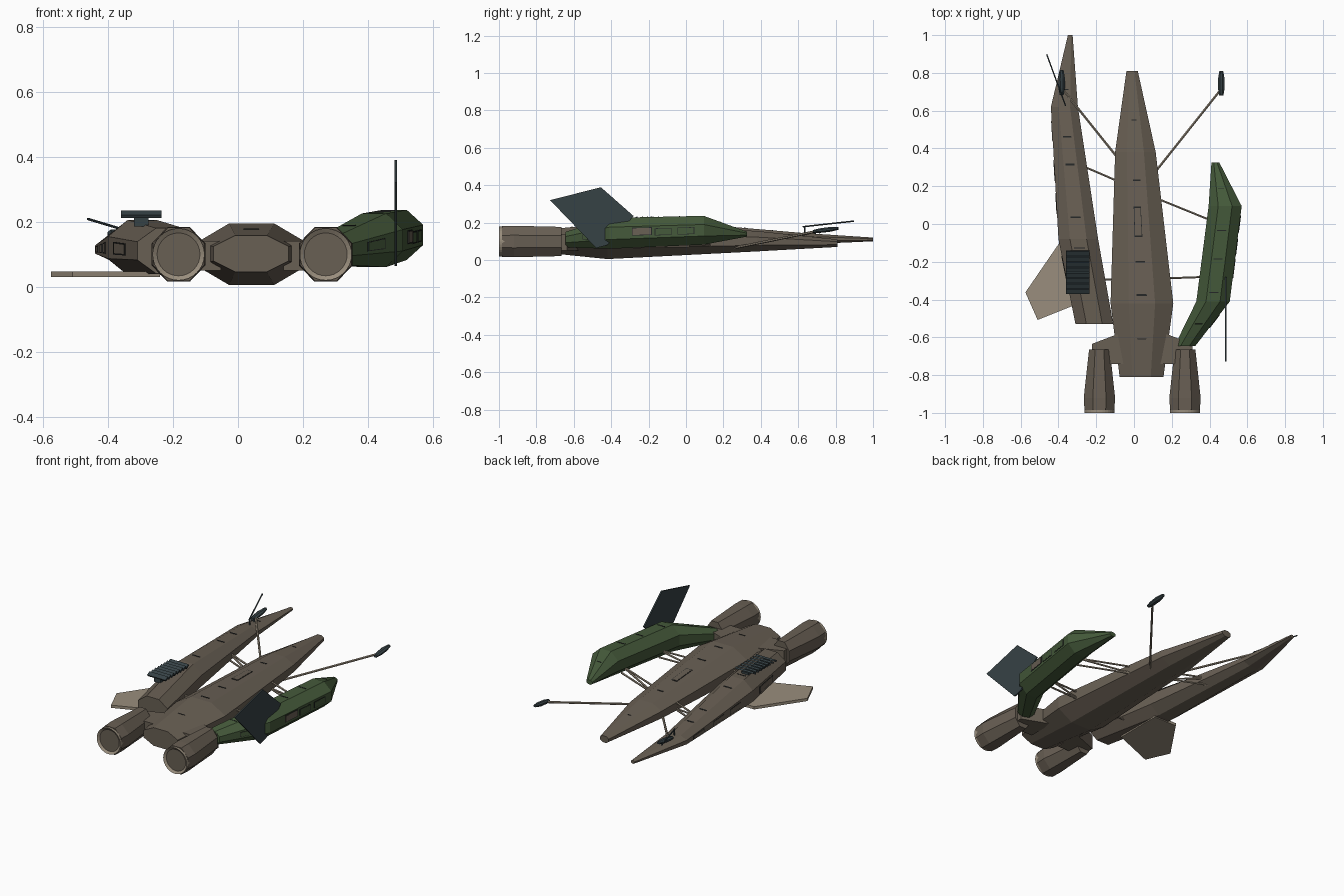
import bpy, bmesh, math
from mathutils import Vector

cube = bpy.data.objects.get("Cube")
if cube:
    bpy.data.objects.remove(cube, do_unlink=True)


def material(name, rgb):
    m = bpy.data.materials.new(name)
    m.use_nodes = True
    m.diffuse_color = (*rgb, 1)
    m.node_tree.nodes["Principled BSDF"].inputs["Base Color"].default_value = (*rgb, 1)
    return m


HULL = material("hull brown", (.14, .115, .088))
BEIGE = material("pale beige", (.32, .27, .205))
GREEN = material("dark green", (.058, .1, .042))
SLATE = material("slate", (.037, .054, .06))
SEAM = material("seam black", (.018, .02, .02))


def finish(name, bm, *mats):
    bmesh.ops.recalc_face_normals(bm, faces=bm.faces)
    me = bpy.data.meshes.new(name)
    bm.to_mesh(me)
    bm.free()
    for m in mats:
        me.materials.append(m)
    ob = bpy.data.objects.new(name, me)
    bpy.context.collection.objects.link(ob)
    return ob


def octagon(y, x0, x1, z0, z1):
    c, d = (x1 - x0) * .29, (z1 - z0) * .3
    pts = [(x0 + c, z1), (x1 - c, z1), (x1, z1 - d), (x1, z0 + d),
           (x1 - c, z0), (x0 + c, z0), (x0, z0 + d), (x0, z1 - d)]
    return [Vector((x, y, z)) for x, z in pts]


def loft(name, sections, mat):
    """Eight-sided body through sections of (y, x0, x1, z0, z1)."""
    bm = bmesh.new()
    rings = [[bm.verts.new(p) for p in octagon(*s)] for s in sections]
    for a, b in zip(rings, rings[1:]):
        for i in range(8):
            j = (i + 1) % 8
            bm.faces.new((a[i], a[j], b[j], b[i]))
    bm.faces.new(rings[0])
    bm.faces.new(rings[-1])
    return finish(name, bm, mat)


def prism(name, outline, axis, lo, hi, mat):
    """Outline in the plane across the axis, extruded from lo to hi."""
    def place(p, h):
        return (h, p[0], p[1]) if axis == "x" else (p[0], p[1], h)
    bm = bmesh.new()
    face = bm.faces.new([bm.verts.new(place(p, lo)) for p in outline])
    out = bmesh.ops.extrude_face_region(bm, geom=[face])
    step = Vector(place((0, 0), hi - lo))
    bmesh.ops.translate(bm, vec=step, verts=[v for v in out["geom"] if isinstance(v, bmesh.types.BMVert)])
    return finish(name, bm, mat)


def rod(name, a, b, r, mat, sides=6):
    a, b = Vector(a), Vector(b)
    bm = bmesh.new()
    bmesh.ops.create_cone(bm, cap_ends=True, segments=sides, radius1=r, radius2=r, depth=(b - a).length)
    ob = finish(name, bm, mat)
    ob.location = (a + b) / 2
    ob.rotation_euler = (b - a).to_track_quat("Z", "Y").to_euler()


def plate(name, sections, seg, side, u, v, mat, lift=.002):
    """Thin plate on one facet; u runs along the body, v across the facet."""
    a, b = octagon(*sections[seg]), octagon(*sections[seg + 1])
    j = (side + 1) % 8

    def at(s, t):
        return a[side].lerp(b[side], s).lerp(a[j].lerp(b[j], s), t)
    n = (at(0, 1) - at(0, 0)).cross(at(1, .5) - at(0, .5)).normalized()
    middle = sum(a + b, Vector()) / 16
    if n.dot(at(.5, .5) - middle) < 0:
        n = -n
    bm = bmesh.new()
    quad = [at(s, t) for s, t in ((u[0], v[0]), (u[1], v[0]), (u[1], v[1]), (u[0], v[1]))]
    low = [bm.verts.new(p) for p in quad]
    top = [bm.verts.new(p + n * lift) for p in quad]
    bm.faces.new(top)
    bm.faces.new(low)
    for i in range(4):
        k = (i + 1) % 4
        bm.faces.new((low[i], low[k], top[k], top[i]))
    finish(name, bm, mat)


def hatch(name, sections, seg, side, u, v, mat):
    """Panel with a dark seam around it."""
    plate(name + "_seam", sections, seg, side, u, v, SEAM)
    du, dv = (u[1] - u[0]) * .04, (v[1] - v[0]) * .08
    plate(name, sections, seg, side, (u[0] + du, u[1] - du), (v[0] + dv, v[1] - dv), mat, .003)


# Main bodies
hull = [(.81, -.04, .02, .07, .11), (.38, -.1, .115, .046, .155),
        (-.42, -.124, .208, .005, .194), (-.81, -.076, .156, .045, .157)]
long_pod = [(1, -.35, -.325, .1, .12), (.62, -.44, -.297, .083, .145),
            (-.08, -.4, -.19, .035, .205), (-.53, -.31, -.11, .04, .18)]
green_pod = [(.325, .41, .452, .125, .152), (.095, .395, .57, .082, .236),
             (-.41, .33, .507, .06, .225), (-.645, .215, .325, .068, .15)]
loft("central_hull", hull, HULL)
loft("right_pod", long_pod, HULL)
loft("left_pod", green_pod, GREEN)

# Panels and seams on the bodies
for seg, u in ((0, .6), (1, .18), (1, .72), (1, .94), (2, .48)):
    plate("hull_seam", hull, seg, 0, (u, u + .01), (.3, .7), SEAM)
hatch("hull_hatch", hull, 1, 0, (.36, .56), (.3, .65), HULL)
for seg, u in ((0, .75), (1, .22), (1, .43), (1, .83), (2, .1)):
    plate("right_pod_seam", long_pod, seg, 0, (u, u + .012), (.15, .8), SEAM)
for u in (.1, .4, .65):
    hatch("right_pod_panel", long_pod, 1, 6, (u, u + .16), (.2, .8), HULL)
hatch("right_pod_rear_panel", long_pod, 2, 6, (.2, .6), (.2, .8), HULL)
for seg, u in ((0, .6), (1, .25), (1, .55), (1, .9), (2, .5)):
    plate("left_pod_seam", green_pod, seg, 0, (u, u + .012), (.15, .8), SEAM)
hatch("left_pod_repair_panel", green_pod, 1, 2, (.55, .76), (.1, .75), HULL)
for u in (.1, .34):
    hatch("left_pod_panel", green_pod, 1, 2, (u, u + .18), (.2, .8), GREEN)
hatch("left_pod_rear_panel", green_pod, 2, 2, (.3, .6), (.2, .8), GREEN)

# Engines with nozzle rings, and the pylons that hold them
for side, x in (("right", -.183), ("left", .27)):
    spec = ((-.665, .055, .078), (-.92, .083, .084), (-.985, .079, .082))
    loft(side + "_engine", [(y, x - w, x + w, .099 - h, .099 + h) for y, w, h in spec], HULL)
    bm = bmesh.new()
    bmesh.ops.create_cone(bm, cap_ends=True, segments=32, radius1=.08, radius2=.08, depth=.03)
    back = max(bm.faces, key=lambda f: f.calc_center_median().z)
    bmesh.ops.inset_region(bm, faces=[back], thickness=.014)
    back.material_index = 1
    bmesh.ops.translate(bm, vec=(0, 0, -.01), verts=back.verts)
    ring = finish(side + "_nozzle", bm, BEIGE, HULL)
    ring.rotation_euler.x = math.pi / 2
    ring.location = (x, -.985, .099)
    s = 1 if x > 0 else -1
    root = x - s * .13
    prism(side + "_engine_pylon", [(x + s * .04, -.635), (root, -.57), (root, -.74),
                                   (x - s * .05, -.74), (x + s * .04, -.68)], "z", .05, .14, HULL)

# Fin and wing
prism("left_fin", [(-.727, .32), (-.455, .389), (-.28, .235), (-.42, .08), (-.48, .064)],
      "x", .481, .489, SLATE)
prism("right_wing", [(-.575, -.362), (-.51, -.508), (-.24, -.4), (-.24, -.1), (-.395, -.1)],
      "z", .029, .046, BEIGE)

# Radiator slats on the right pod
prism("radiator_base", [(-.32, -.15), (-.32, -.36), (-.275, -.36), (-.275, -.15)], "z", .185, .214, SLATE)
for i in range(8):
    bm = bmesh.new()
    bmesh.ops.create_cube(bm, size=1)
    slat = finish("radiator_slat", bm, SLATE)
    slat.scale = (.125, .027, .011)
    slat.rotation_euler.x = math.radians(30)
    slat.location = (-.298, -.155 - i * .0287, .222)

# Trusses between the hull and the pods
for name, a, b in (("right_front", (-.07, .22), (-.29, .315)), ("left_front", (.11, .14), (.43, .01)),
                   ("right_rear", (-.08, -.295), (-.2, -.295)), ("left_rear", (.16, -.288), (.38, -.28))):
    for p, q in ((.075, .075), (.12, .12), (.075, .12)):
        rod(name + "_strut", (*a, p), (*b, q), .006, BEIGE)

# Sensor booms, sensor heads and the whip antenna
for side, x, y, root in (("left", .462, .745, (.06, .21, .055)), ("right", -.383, .75, (-.03, .28, .06))):
    rod(side + "_boom", root, (x, y - .03, .157), .007, BEIGE)
    loft(side + "_sensor", [(y + dy, x - w, x + w, .161 + dy * .12 - w * .7, .161 + dy * .12 + w * .7)
                            for dy, w in ((.066, .01), (.02, .018), (-.03, .017), (-.066, .011))], SLATE)
rod("right_sensor_mount", (-.375, .69, .12), (-.375, .69, .16), .006, SLATE)
rod("whip_antenna", (-.362, .625, .178), (-.462, .898, .208), .004, SLATE)
rod("antenna_mount", (-.365, .635, .13), (-.365, .635, .182), .004, SLATE)
